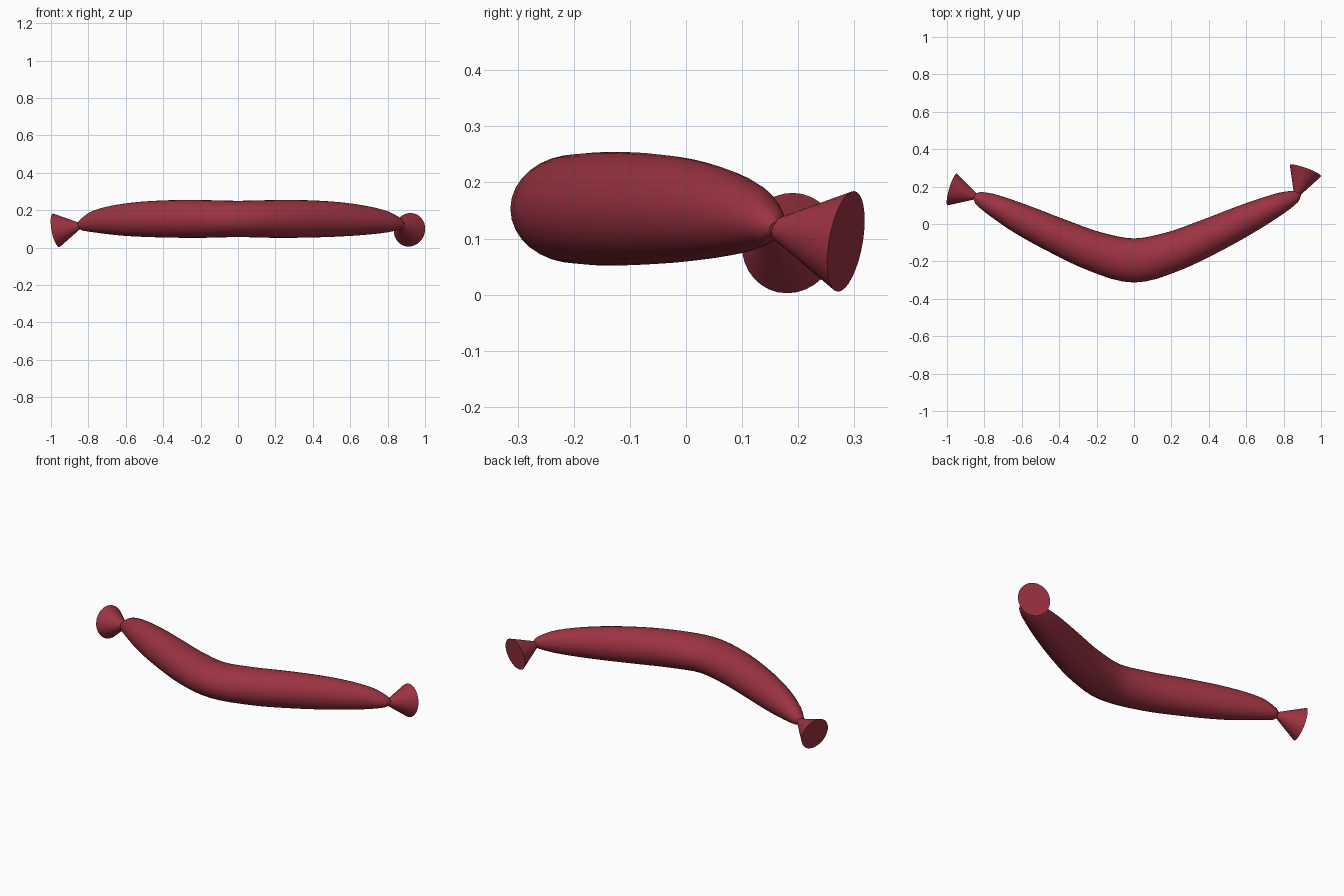
import bpy, bmesh, math
from mathutils import Vector

if "Cube" in bpy.data.objects:
    bpy.data.objects.remove(bpy.data.objects["Cube"])

red = bpy.data.materials.new("sausage red")
red.diffuse_color = (0.33, 0.033, 0.053, 1)
red.use_nodes = True
red.node_tree.nodes["Principled BSDF"].inputs["Base Color"].default_value = red.diffuse_color


def loft(name, rings):
    """Skin a list of (centre, tangent, side radius, height radius) rings."""
    n = 32
    bm = bmesh.new()
    loops = []
    for c, t, a, b in rings:
        side = t.cross(Vector((0, 0, 1))).normalized()
        up = side.cross(t).normalized()
        loops.append([bm.verts.new(c + side * a * math.cos(2 * math.pi * i / n)
                                   + up * b * math.sin(2 * math.pi * i / n)) for i in range(n)])
    for p, q in zip(loops, loops[1:]):
        for i in range(n):
            bm.faces.new((p[i], p[(i + 1) % n], q[(i + 1) % n], q[i]))
    bm.faces.new(loops[0])
    bm.faces.new(loops[-1])
    bmesh.ops.recalc_face_normals(bm, faces=bm.faces[:])
    mesh = bpy.data.meshes.new(name)
    bm.to_mesh(mesh)
    bm.free()
    mesh.materials.append(red)
    ob = bpy.data.objects.new(name, mesh)
    bpy.context.collection.objects.link(ob)
    bpy.ops.object.select_all(action='DESELECT')
    ob.select_set(True)
    bpy.context.view_layer.objects.active = ob
    bpy.ops.object.shade_smooth_by_angle(angle=math.radians(40))


# Bent body: x, y, z, side radius, height radius
stations = [
    (-.855, .15, .115, .010, .012), (-.833, .14, .121, .034, .032),
    (-.755, .103, .14, .058, .062), (-.6, .025, .149, .082, .087),
    (-.4, -.068, .153, .097, .099), (-.2, -.15, .153, .108, .101),
    (0, -.195, .153, .118, .097), (.2, -.15, .153, .108, .101),
    (.4, -.068, .153, .097, .099), (.6, .025, .149, .082, .087),
    (.775, .108, .139, .058, .062), (.863, .147, .125, .033, .032),
    (.887, .158, .118, .010, .012)]


def spline(k, u):
    """Smooth interpolation between stations k and k+1."""
    last = len(stations) - 1
    p = [stations[min(max(k + d, 0), last)] for d in (-1, 0, 1, 2)]
    x = [sum((Vector(s[:3]) - Vector(r[:3])).length for r, s in zip(p[:j], p[1:j + 1])) for j in range(4)]
    h = x[2] - x[1]
    t2, t3 = u * u, u ** 3
    out = []
    for a, b, c, d in zip(*p):
        m1 = (c - a) / (x[2] - x[0]) * h
        m2 = (d - b) / (x[3] - x[1]) * h
        out.append((2*t3 - 3*t2 + 1)*b + (t3 - 2*t2 + u)*m1 + (3*t2 - 2*t3)*c + (t3 - t2)*m2)
    return out


pts = [spline(k, j / 4) for k in range(len(stations) - 1) for j in range(4)] + [stations[-1]]
rings = []
for i, p in enumerate(pts):
    a, b = pts[max(i - 2, 0)], pts[min(i + 2, len(pts) - 1)]
    tangent = (Vector(b[:3]) - Vector(a[:3])).normalized()
    rings.append((Vector(p[:3]), tangent, p[3], p[4]))
loft("sausage_body", rings)

# Flared casing ends
for name, tip, base in (("left_casing_end", (-.84, .146, .118), (-.972, .185, .092)),
                        ("right_casing_end", (.868, .15, .119), (.917, .285, .095))):
    tip, base = Vector(tip), Vector(base)
    t = (base - tip).normalized()
    loft(name, [(tip, t, .013, .013), (base, t, .089, .091)])
